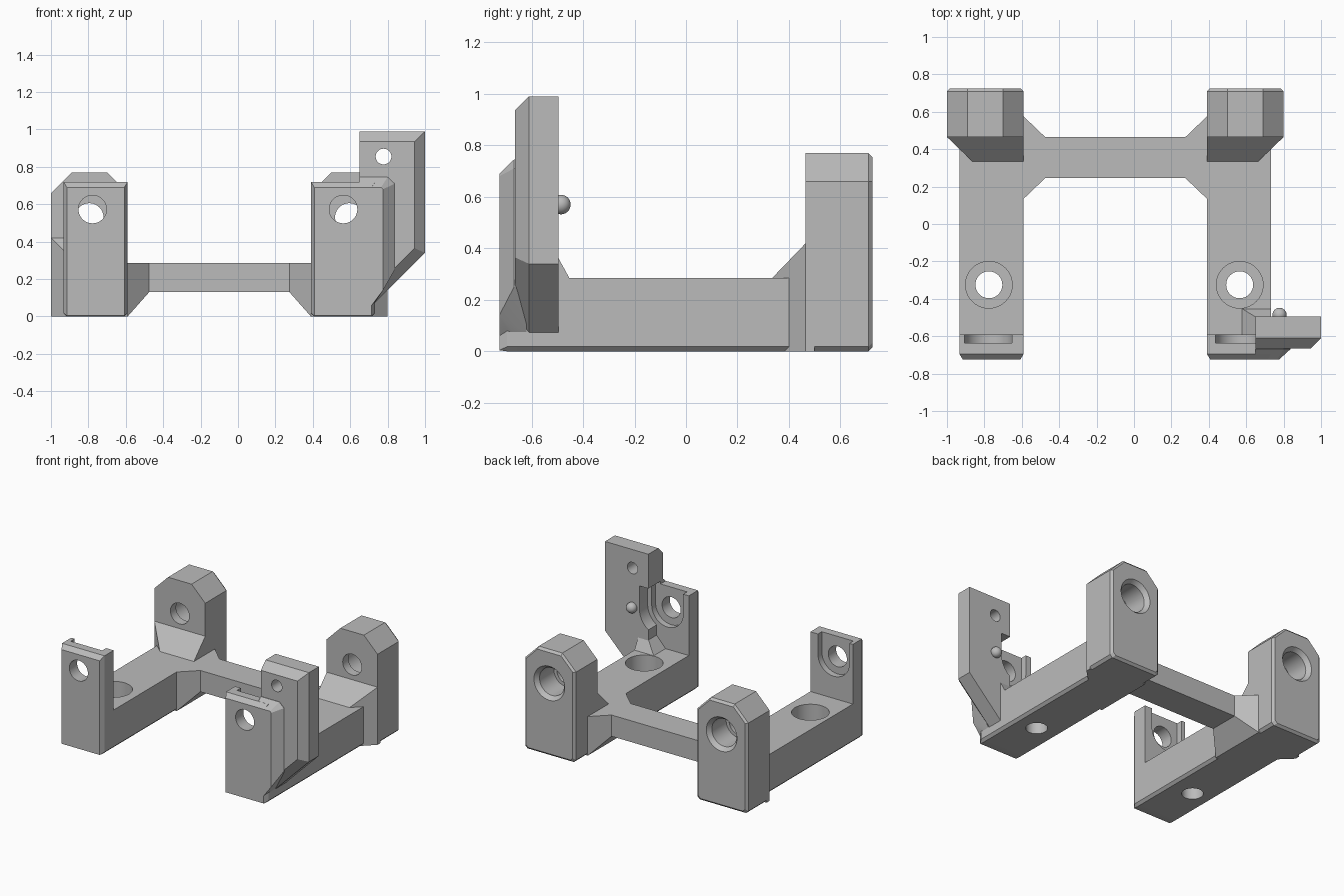
import bpy, bmesh, math

if "Cube" in bpy.data.objects:
    bpy.data.objects.remove(bpy.data.objects["Cube"], do_unlink=True)

grey = bpy.data.materials.new("plain_grey")
grey.use_nodes = True
colour = (0.5, 0.5, 0.5, 1)
grey.diffuse_color = colour
grey.node_tree.nodes["Principled BSDF"].inputs["Base Color"].default_value = colour


def hull(name, points):
    """Convex solid around the given points."""
    bm = bmesh.new()
    for p in points:
        bm.verts.new(p)
    res = bmesh.ops.convex_hull(bm, input=bm.verts)
    loose = [v for v in bm.verts if not v.link_faces]
    bmesh.ops.delete(bm, geom=loose, context='VERTS')
    bmesh.ops.dissolve_limit(bm, angle_limit=0.002, verts=bm.verts, edges=bm.edges)
    bmesh.ops.recalc_face_normals(bm, faces=bm.faces)
    mesh = bpy.data.meshes.new(name)
    bm.to_mesh(mesh)
    bm.free()
    mesh.materials.append(grey)
    obj = bpy.data.objects.new(name, mesh)
    bpy.context.collection.objects.link(obj)
    return obj


def at_y(outline, y):
    return [(x, y, z) for x, z in outline]


def circle(cx, cz, r, n=40):
    return [(cx + r * math.cos(2 * math.pi * i / n), cz + r * math.sin(2 * math.pi * i / n)) for i in range(n)]


def bore_y(cx, cz, r0, y0, y1, r1=None):
    return hull("cutter", at_y(circle(cx, cz, r0), y0) + at_y(circle(cx, cz, r1 or r0), y1))


def bore_z(cx, cy, r, z0, z1):
    return hull("cutter", [(x, y, z) for x, y in circle(cx, cy, r) for z in (z0, z1)])


def slot(cx, cz, r, top, y0, y1):
    outline = circle(cx, cz, r) + [(cx - r, top), (cx + r, top)]
    return hull("cutter", at_y(outline, y0) + at_y(outline, y1))


def combine(target, other, operation):
    mod = target.modifiers.new("join", 'BOOLEAN')
    mod.operation = operation
    mod.solver = 'EXACT'
    mod.object = other
    bpy.context.view_layer.objects.active = target
    bpy.ops.object.modifier_apply(modifier=mod.name)
    bpy.data.objects.remove(other, do_unlink=True)


def tower_outline(x0, x1, d=0.0):
    c, k = 0.018, 0.11
    return [(x0 + c + d, d), (x1 - c - d, d), (x1 - d, c + d), (x1 - d, 0.66), (x1 - k, 0.77 - d),
            (x0 + k, 0.77 - d), (x0 + d, 0.66), (x0 + d, c + d)]


solids, cutters = [], []

# Each side: inner x, outward direction, hole centre
for inner, s, hole in ((-0.59, -1, -0.778), (0.39, 1, 0.563)):
    tower_out, rail_out = inner + s * 0.41, inner + s * 0.343
    x0, x1 = sorted((inner, tower_out))
    r0, r1 = sorted((inner, rail_out))
    bore_x = (x0 + x1) / 2

    # Rear tower with chamfered back rim
    solids.append(hull("tower", at_y(tower_outline(x0, x1), 0.465) + at_y(tower_outline(x0, x1), 0.709)
                       + at_y(tower_outline(x0, x1, 0.016), 0.725)))
    # Sloped foot in front of the tower
    foot = [(tower_out, 0.465), (tower_out - s * 0.135, 0.335), (inner, 0.335), (inner, 0.465)]
    solids.append(hull("foot", [(x, y, z) for x, y in foot for z in (0, 0.285)]
                       + [(x, y, z) for x in (inner, tower_out) for y, z in ((0.465, 0.42), (0.5, 0.42), (0.5, 0))]))
    # Rail with chamfered lower edges
    c = 0.018
    rail = [(r0 + c, 0), (r1 - c, 0), (r1, c), (r1, 0.285), (r0, 0.285), (r0, c)]
    solids.append(hull("rail", at_y(rail, -0.65) + at_y(rail, 0.5)))
    # Upright front plate
    plate = [(r0 + c, 0), (r1 - c, 0), (r1, c), (r1, 0.72), (r0, 0.72), (r0, c)]
    face = [(r0 + c, 0.004), (r1 - c, 0.004), (r1 - c, 0.69), (r0 + c, 0.69)]
    solids.append(hull("plate", at_y(plate, -0.59) + at_y(plate, -0.695) + at_y(face, -0.725)))

    # Tower bore, plate hole with round-bottomed pocket, rail screw hole
    cutters += [bore_y(bore_x, 0.53, 0.076, 0.3, 0.9),
                bore_y(bore_x, 0.53, 0.1, 0.53, 0.9),
                bore_y(bore_x, 0.53, 0.1, 0.695, 0.735, 0.132),
                bore_y(hole, 0.573, 0.075, -0.8, -0.5),
                slot(hole, 0.573, 0.127, 0.74, -0.635, -0.5),
                bore_z(hole + 0.002, -0.325, 0.072, -0.1, 0.2),
                bore_z(hole + 0.002, -0.325, 0.125, 0.1, 0.4)]

# Cross bar with flared ends
bar = [(0.245, 0.13), (0.465, 0.13), (0.465, 0.285), (0.245, 0.285)]
flare = [(0.135, 0), (0.575, 0), (0.575, 0.285), (0.135, 0.285)]
solids.append(hull("cross_bar", [(x, y, z) for x in (-0.5, 0.3) for y, z in bar]))
for near, end, deep in ((-0.475, -0.59, -0.65), (0.275, 0.39, 0.45)):
    solids.append(hull("flare", [(near, y, z) for y, z in bar]
                       + [(x, y, z) for x in (end, deep) for y, z in flare]))

# Offset arm beside the left front plate, chamfered on its outer front edges
arm = [(0.65, 0.99), (1.0, 0.99), (1.0, 0.34), (0.73, 0.07), (0.65, 0.07)]
arm_face = [(0.65, 0.935), (0.945, 0.935), (0.945, 0.365), (0.7, 0.12), (0.65, 0.12)]
solids.append(hull("arm", at_y(arm, -0.495) + at_y(arm, -0.61) + at_y(arm_face, -0.665)))
# Bevelled bridge between arm and plate
back = [(0.65, 0.745), (0.8, 0.745), (0.838, 0.71), (0.838, 0.25), (0.73, 0.07), (0.65, 0.07)]
front = [(0.65, 0.69), (0.765, 0.69), (0.775, 0.68), (0.775, 0.14), (0.715, 0.06), (0.65, 0.06)]
solids.append(hull("bridge", at_y(back, -0.62) + at_y(back, -0.668) + at_y(front, -0.725)))
# Small brace at the arm root
solids.append(hull("brace", [(x, y, 0.27) for x in (0.565, 0.733) for y in (-0.62, -0.445)]
                   + [(x, y, 0.37) for x in (0.655, 0.733) for y in (-0.62, -0.5)]))
# Clearance behind the plate and arm pin hole
cutters += [slot(0.563, 0.573, 0.16, 0.74, -0.59, -0.4), bore_y(0.778, 0.855, 0.042, -0.8, -0.3)]

frame = solids[0]
for part in solids[1:]:
    combine(frame, part, 'UNION')
for cutter in cutters:
    combine(frame, cutter, 'DIFFERENCE')
frame.name = "bracket_frame"

# Round stop on the back of the arm
bpy.ops.mesh.primitive_uv_sphere_add(segments=24, ring_count=16, radius=0.038, location=(0.778, -0.486, 0.57))
ball = bpy.context.object
ball.name = "arm_ball"
ball.data.materials.append(grey)

for obj in (frame, ball):
    bpy.ops.object.select_all(action='DESELECT')
    obj.select_set(True)
    bpy.context.view_layer.objects.active = obj
    bpy.ops.object.shade_smooth_by_angle(angle=math.radians(20))
